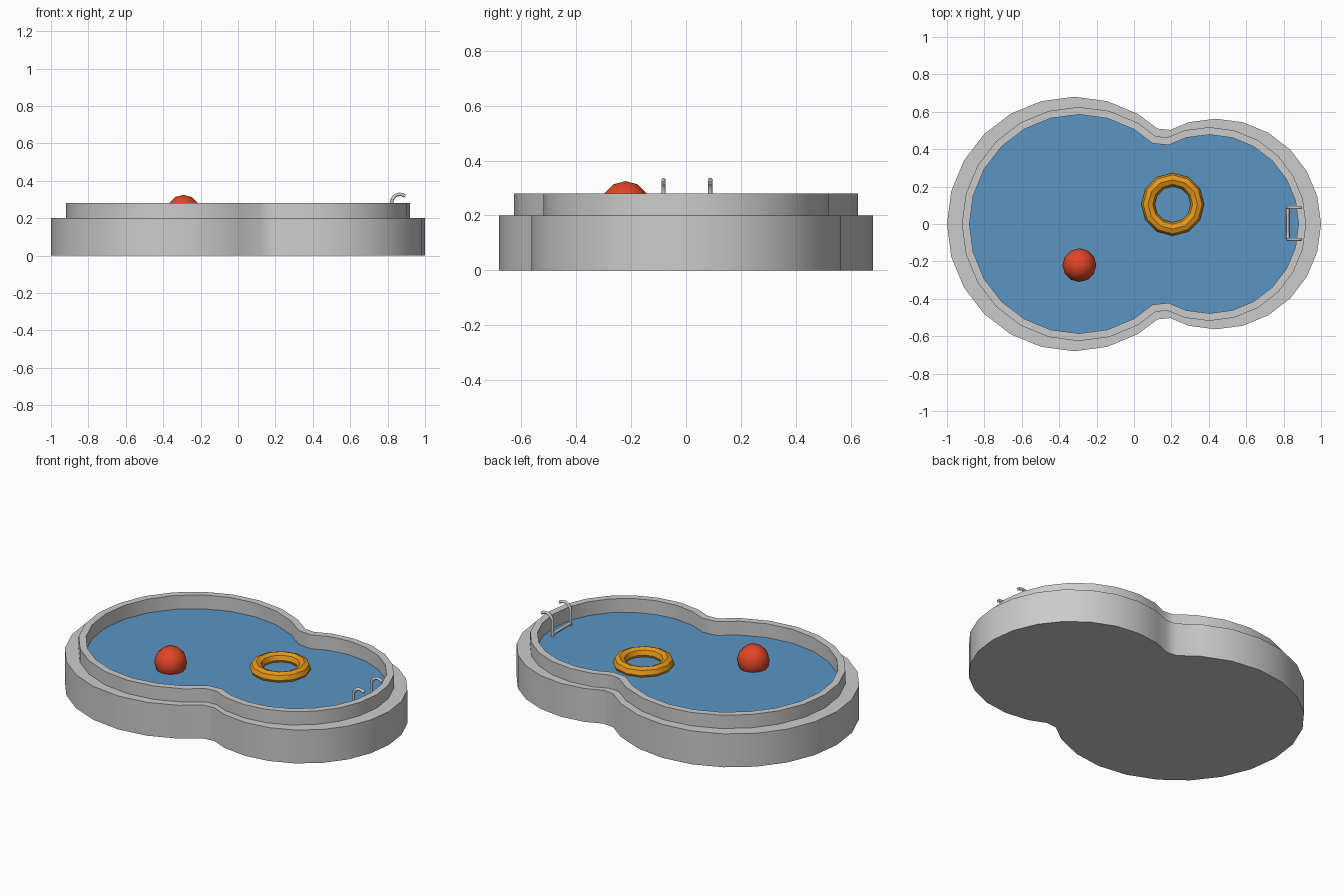
import bpy, bmesh, math
from mathutils import Vector

if "Cube" in bpy.data.objects:
    bpy.data.objects.remove(bpy.data.objects["Cube"])


def material(name, rgba):
    m = bpy.data.materials.new(name)
    m.diffuse_color = rgba
    m.use_nodes = True
    m.node_tree.nodes["Principled BSDF"].inputs["Base Color"].default_value = m.diffuse_color
    return m


def finish(bm, name, mat=None, angle=40):
    me = bpy.data.meshes.new(name)
    bm.to_mesh(me)
    bm.free()
    ob = bpy.data.objects.new(name, me)
    bpy.context.collection.objects.link(ob)
    if mat:
        me.materials.append(mat)
    bpy.ops.object.select_all(action='DESELECT')
    ob.select_set(True)
    bpy.context.view_layer.objects.active = ob
    bpy.ops.object.shade_smooth_by_angle(angle=math.radians(angle))
    return ob


def arc(cx, r, degrees):
    return [Vector((cx + r * math.cos(math.radians(d)), r * math.sin(math.radians(d)))) for d in degrees]


def inset(pts, dist):
    # mitred inward offset of a counter-clockwise outline
    out = []
    for i, p in enumerate(pts):
        a = (p - pts[i - 1]).normalized()
        b = (pts[(i + 1) % len(pts)] - p).normalized()
        na, nb = Vector((-a.y, a.x)), Vector((-b.y, b.x))
        out.append(p + (na + nb) * (dist / (1 + na.dot(nb))))
    return out


# Outline: two round lobes joined by a softened waist, mirrored in y
half = arc(0.437, 0.563, range(0, 106, 15))
half += [Vector((0.195, 0.503)), Vector((0.126, 0.51))]
half += arc(-0.32, 0.68, range(60, 181, 15))
outer = half + [Vector((p.x, -p.y)) for p in reversed(half[1:-1])]
rim = [p * 0.92 for p in outer]
inner = inset(rim, 0.04)

# Pool shell: outer wall, ledge, raised rim and floor
bm = bmesh.new()
profile = [(outer, 0), (outer, 0.2), (rim, 0.2), (rim, 0.28), (inner, 0.28), (inner, 0.19)]
loops = [[bm.verts.new((p.x, p.y, z)) for p in pts] for pts, z in profile]
n = len(outer)
for lo, hi in zip(loops, loops[1:]):
    for i in range(n):
        j = (i + 1) % n
        bm.faces.new((lo[i], lo[j], hi[j], hi[i]))
bm.faces.new(list(reversed(loops[0])))
finish(bm, "pool_shell")

# Water surface
bm = bmesh.new()
bm.faces.new([bm.verts.new((p.x, p.y, 0.197)) for p in inner])
finish(bm, "water", material("water_blue", (0.1, 0.3, 0.55, 1)))

# Floating ball
bm = bmesh.new()
bmesh.ops.create_uvsphere(bm, u_segments=12, v_segments=6, radius=0.09)
bmesh.ops.translate(bm, verts=bm.verts, vec=(-0.292, -0.22, 0.235))
finish(bm, "ball", material("ball_red", (0.75, 0.06, 0.02, 1)))

# Swim ring
bpy.ops.mesh.primitive_torus_add(major_segments=12, minor_segments=8, major_radius=0.132,
                                 minor_radius=0.036, location=(0.207, 0.105, 0.21))
ring = bpy.context.object
ring.name = "swim_ring"
ring.data.materials.append(material("ring_orange", (0.8, 0.32, 0.01, 1)))
bpy.ops.object.shade_smooth_by_angle(angle=math.radians(40))


def tube(name, pts, radius=0.009):
    cu = bpy.data.curves.new(name, 'CURVE')
    cu.dimensions = '3D'
    cu.bevel_depth = radius
    cu.bevel_resolution = 1
    cu.use_fill_caps = True
    sp = cu.splines.new('POLY')
    sp.points.add(len(pts) - 1)
    for q, p in zip(sp.points, pts):
        q.co = (*p, 1)
    ob = bpy.data.objects.new(name, cu)
    bpy.context.collection.objects.link(ob)


# Ladder: two hooked rails and a rung
for side, y in (("left", 0.088), ("right", -0.082)):
    hook = [(0.865 + 0.043 * math.cos(math.radians(d)), y, 0.285 + 0.043 * math.sin(math.radians(d)))
            for d in range(180, 44, -22)]
    tube("ladder_rail_" + side, [(0.822, y, 0.16)] + hook)
tube("ladder_rung", [(0.822, -0.082, 0.212), (0.822, 0.088, 0.212)])
